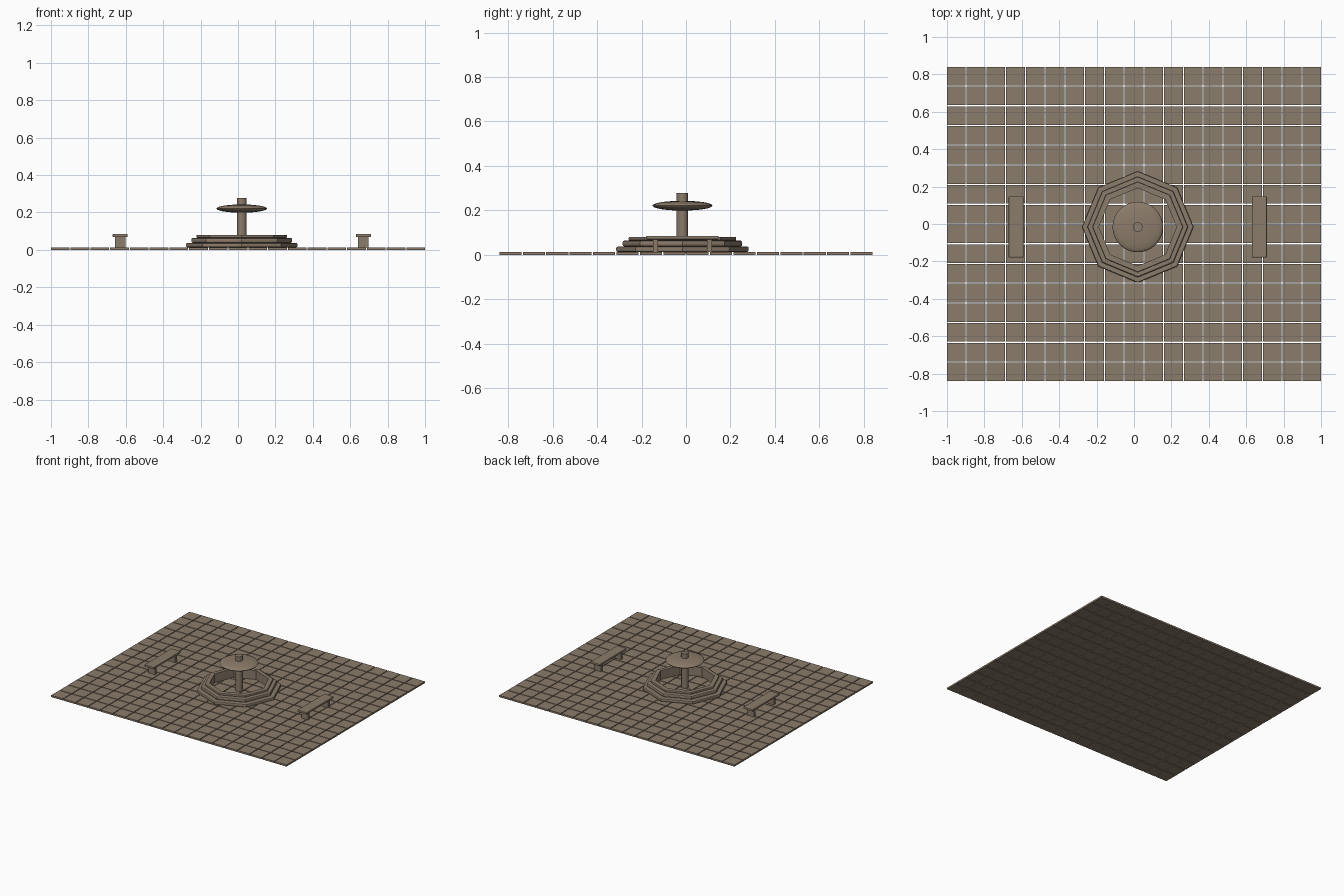
import bpy, bmesh, math

if "Cube" in bpy.data.objects:
    bpy.data.objects.remove(bpy.data.objects["Cube"])

stone = bpy.data.materials.new("brown_stone")
stone.diffuse_color = (0.26, 0.20, 0.145, 1)
stone.use_nodes = True
stone.node_tree.nodes["Principled BSDF"].inputs["Base Color"].default_value = stone.diffuse_color
CX, CY = 0.02, -0.016      # fountain centre
TOP = 0.013                # top of the paving


def finish(name, bm, smooth=False):
    bmesh.ops.recalc_face_normals(bm, faces=bm.faces[:])
    me = bpy.data.meshes.new(name)
    bm.to_mesh(me)
    bm.free()
    me.materials.append(stone)
    ob = bpy.data.objects.new(name, me)
    bpy.context.collection.objects.link(ob)
    if smooth:
        bpy.ops.object.select_all(action='DESELECT')
        ob.select_set(True)
        bpy.context.view_layer.objects.active = ob
        bpy.ops.object.shade_smooth_by_angle(angle=math.radians(35))
    return ob


def add_box(bm, c, s):
    vs = bmesh.ops.create_cube(bm, size=1)["verts"]
    for v in vs:
        v.co = [c[i] + v.co[i] * s[i] for i in range(3)]
    return vs


def box(name, c, s, bevel=0):
    bm = bmesh.new()
    add_box(bm, c, s)
    if bevel:
        bmesh.ops.bevel(bm, geom=bm.edges[:], offset=bevel, segments=2,
                        profile=0.5, affect='EDGES')
    return finish(name, bm)


def ring(name, profile, n):
    """Closed (radius, z) profile swept round the fountain centre."""
    bm = bmesh.new()
    loops = []
    for k in range(n):
        a = 2 * math.pi * k / n
        loops.append([bm.verts.new((CX + r * math.cos(a), CY + r * math.sin(a), z))
                      for r, z in profile])
    m = len(profile)
    for k in range(n):
        p, q = loops[k], loops[(k + 1) % n]
        for j in range(m):
            bm.faces.new((p[j], q[j], q[(j + 1) % m], p[(j + 1) % m]))
    return finish(name, bm)


# Paving: 19 x 16 separate tiles
NX, NY, GAP = 19, 16, 0.006
W, D = 2.0, 1.68
tx, ty = (W + GAP) / NX, (D + GAP) / NY
bm = bmesh.new()
for i in range(NX):
    for j in range(NY):
        add_box(bm, ((i - (NX - 1) / 2) * tx, (j - (NY - 1) / 2) * ty, TOP / 2),
                (tx - GAP, ty - GAP, TOP))
finish("paving_tiles", bm)

# Three stacked octagonal basin courses with rounded outer lips
INNER = 0.208
for name, r, z0, z1 in (("basin_lower_course", 0.298, TOP, 0.037),
                        ("basin_middle_course", 0.269, 0.037, 0.064),
                        ("basin_upper_course", 0.242, 0.064, 0.081)):
    b = 0.3 * (z1 - z0)
    ring(name, [(INNER, z0), (r - b, z0), (r - 0.3 * b, z0 + 0.3 * b), (r, z0 + b),
                (r, z1 - b), (r - 0.3 * b, z1 - 0.3 * b), (r - b, z1), (INNER, z1)], 8)

# Fountain column
bm = bmesh.new()
bmesh.ops.create_cone(bm, cap_ends=True, segments=24, radius1=0.026, radius2=0.026,
                      depth=0.278 - 0.005)
bmesh.ops.translate(bm, verts=bm.verts[:], vec=(CX, CY, (0.278 + 0.005) / 2))
finish("fountain_column", bm, True)

# Fountain dish: flattened sphere
bm = bmesh.new()
bmesh.ops.create_uvsphere(bm, u_segments=32, v_segments=16, radius=1)
for v in bm.verts:
    v.co = (CX + v.co.x * 0.135, CY + v.co.y * 0.135, 0.221 + v.co.z * 0.022)
finish("fountain_dish", bm, True)

# Two benches
for side, s in (("left", -1), ("right", 1)):
    x = CX + s * 0.65
    box(side + "_bench_seat", (x, CY, 0.077), (0.08, 0.326, 0.016), 0.004)
    for end, e in (("front", -1), ("back", 1)):
        box(f"{side}_bench_{end}_leg", (x, CY + e * 0.122, (TOP + 0.07) / 2),
            (0.056, 0.022, 0.07 - TOP))
